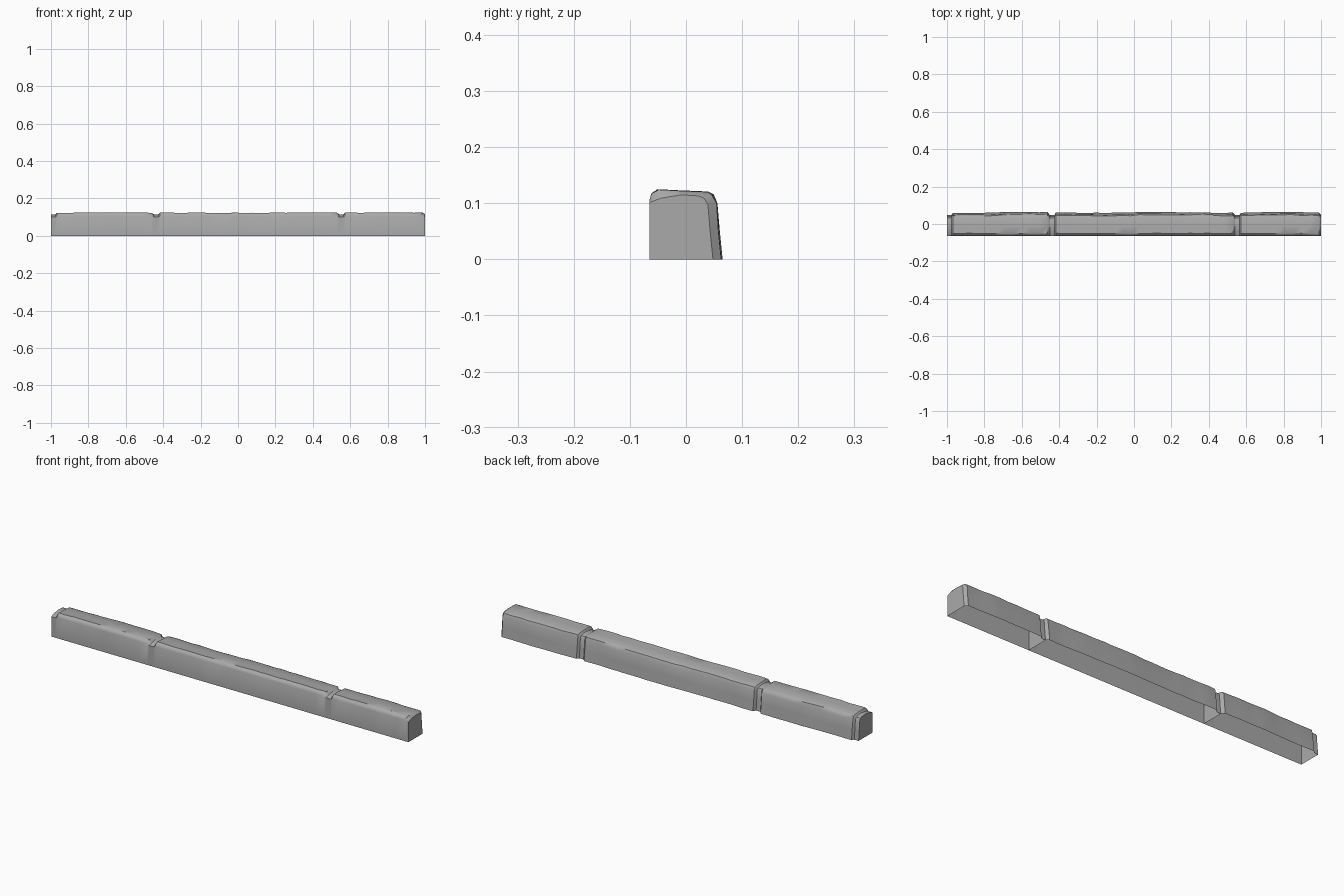
import bpy, bmesh, math, random

cube = bpy.data.objects.get("Cube")
if cube:
    bpy.data.objects.remove(cube, do_unlink=True)

random.seed(7)

stone = bpy.data.materials.new("grey_stone")
stone.diffuse_color = (0.40, 0.40, 0.40, 1)
stone.use_nodes = True
stone.node_tree.nodes["Principled BSDF"].inputs["Base Color"].default_value = (0.40, 0.40, 0.40, 1)

# Cross-sections (y, z) from the front foot, over the top, to the back foot
FULL = [(-0.065, 0), (-0.065, 0.106), (-0.062, 0.117), (-0.052, 0.124), (-0.01, 0.122),
        (0.036, 0.120), (0.046, 0.115), (0.052, 0.100), (0.057, 0.050), (0.062, 0)]
SMALL = [(-0.065, 0), (-0.065, 0.101), (-0.058, 0.104), (-0.045, 0.109), (-0.008, 0.115),
         (0.022, 0.113), (0.032, 0.109), (0.039, 0.098), (0.043, 0.050), (0.048, 0)]


def worn(x):
    """Full section with a gently uneven top and back."""
    back = 0.0025 * math.sin(9 * x + 0.5) + random.uniform(-0.0015, 0.0015)
    top = random.uniform(-0.0015, 0.001)
    ring = []
    for i, (y, z) in enumerate(FULL):
        if i in (2, 3):
            y += random.uniform(0, 0.004)
        if i >= 5:
            y += back + (random.uniform(-0.002, 0.002) if i < 8 else 0)
        if 2 <= i <= 6:
            z += top
        ring.append((y, z))
    return ring


def kerb_block(name, x0, x1):
    """Hollow block, open below, with a recessed joint at its left end."""
    a, b = x0 + 0.024, x1 - 0.012
    rings = [(x0, SMALL), (a, SMALL), (a + 0.008, worn(a))]
    n = round((b - a) / 0.045)
    rings += [(a + (b - a) * i / n, worn(a + (b - a) * i / n)) for i in range(1, n + 1)]
    rings.append((x1, SMALL))

    bm = bmesh.new()
    rows = [[bm.verts.new((x, y, z)) for y, z in ring] for x, ring in rings]
    for r, s in zip(rows, rows[1:]):
        for i in range(len(r) - 1):
            bm.faces.new((r[i], s[i], s[i + 1], r[i + 1]))
    # End walls
    bm.faces.new(rows[0])
    bm.faces.new(list(reversed(rows[-1])))
    bm.normal_update()
    mesh = bpy.data.meshes.new(name)
    bm.to_mesh(mesh)
    bm.free()
    mesh.materials.append(stone)
    obj = bpy.data.objects.new(name, mesh)
    bpy.context.collection.objects.link(obj)
    bpy.ops.object.select_all(action='DESELECT')
    obj.select_set(True)
    bpy.context.view_layer.objects.active = obj
    bpy.ops.object.shade_smooth_by_angle(angle=math.radians(35))


kerb_block("kerb_block_right", -1.0, -0.45)
kerb_block("kerb_block_middle", -0.45, 0.54)
kerb_block("kerb_block_left", 0.54, 1.0)
